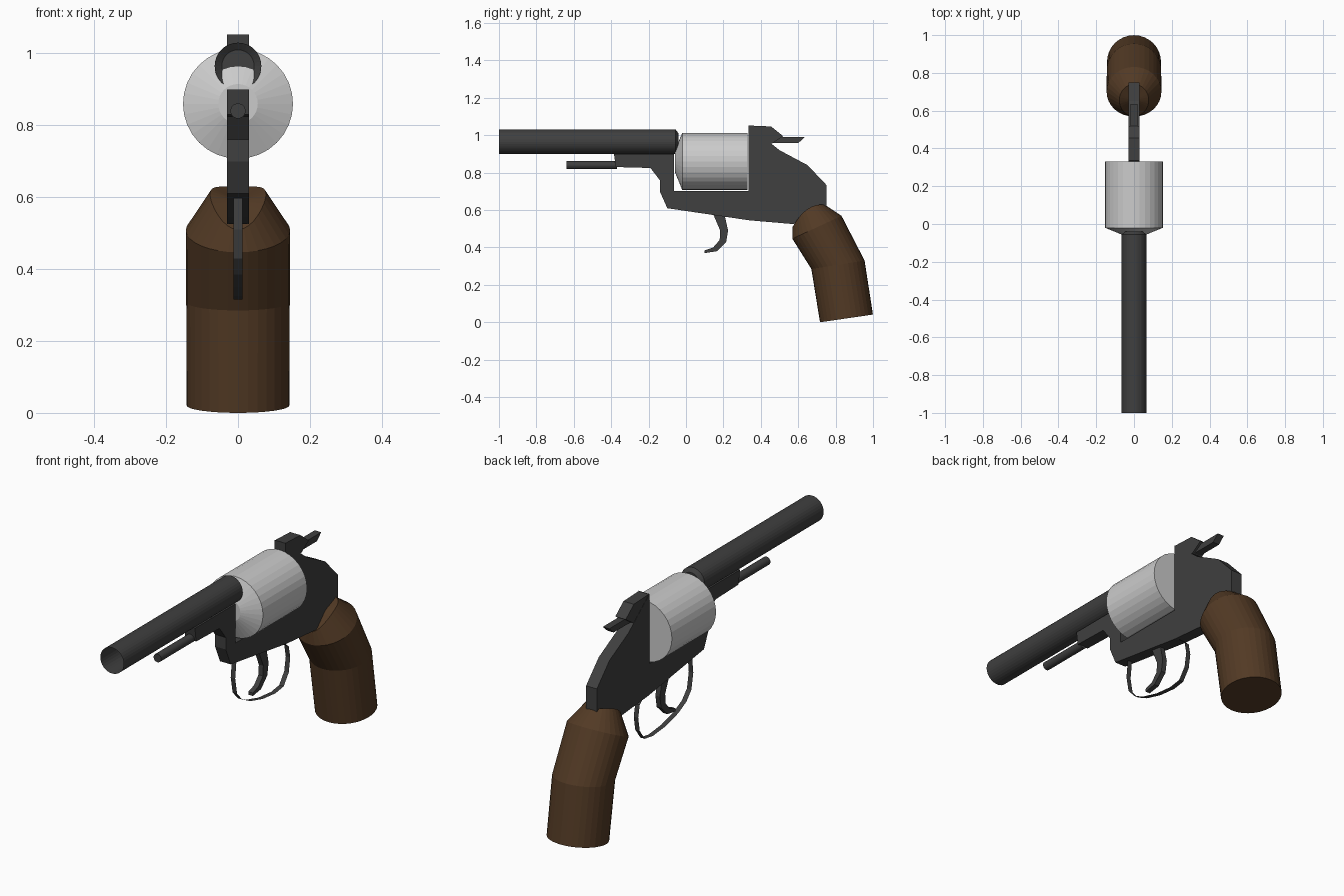
import bpy, bmesh
from math import sin, cos, pi, radians

if "Cube" in bpy.data.objects:
    bpy.data.objects.remove(bpy.data.objects["Cube"])

SIDES = 32


def material(name, rgb):
    m = bpy.data.materials.new(name)
    m.diffuse_color = (*rgb, 1)
    m.use_nodes = True
    m.node_tree.nodes["Principled BSDF"].inputs["Base Color"].default_value = m.diffuse_color
    return m


STEEL = material("dark_steel", (0.05, 0.05, 0.05))
WOOD = material("wood", (0.085, 0.042, 0.018))


def finish(name, bm, mat=None):
    bmesh.ops.recalc_face_normals(bm, faces=bm.faces)
    me = bpy.data.meshes.new(name)
    bm.to_mesh(me)
    bm.free()
    ob = bpy.data.objects.new(name, me)
    bpy.context.collection.objects.link(ob)
    if mat:
        me.materials.append(mat)
    return ob


def plate(name, profile, half, mat):
    """Side profile of (y, z) points extruded across x."""
    bm = bmesh.new()
    face = bm.faces.new([bm.verts.new((-half, y, z)) for y, z in profile])
    ext = bmesh.ops.extrude_face_region(bm, geom=[face])["geom"]
    moved = [v for v in ext if isinstance(v, bmesh.types.BMVert)]
    bmesh.ops.translate(bm, verts=moved, vec=(2 * half, 0, 0))
    return finish(name, bm, mat)


def loft(name, rings, mat=None, cap_start=True, cap_end=True):
    """Skin over a list of equal-length point rings."""
    bm = bmesh.new()
    loops = [[bm.verts.new(p) for p in r] for r in rings]
    for a, b in zip(loops, loops[1:]):
        for i in range(len(a)):
            j = (i + 1) % len(a)
            bm.faces.new((a[i], a[j], b[j], b[i]))
    for cap, loop in ((cap_start, loops[0]), (cap_end, loops[-1])):
        if cap:
            mid = bm.verts.new(sum((v.co for v in loop), loop[0].co * 0) / len(loop))
            for i in range(len(loop)):
                bm.faces.new((loop[i], loop[(i + 1) % len(loop)], mid))
    return finish(name, bm, mat)


ANGLES = [2 * pi * i / SIDES for i in range(SIDES)]


def lathe(name, z, stations, mat=None, **caps):
    """Round part along y from (y, radius) stations."""
    rings = [[(r * cos(a), y, z + r * sin(a)) for a in ANGLES] for y, r in stations]
    return loft(name, rings, mat, **caps)


# Barrel: open at the muzzle, chamfered at the rear
lathe("barrel", 0.965, [(-1, 0.065), (-0.055, 0.065), (-0.04, 0.045)], STEEL, cap_start=False)

# Ejector rod under the barrel
lathe("ejector_rod", 0.84, [(-0.64, 0.021), (-0.37, 0.021)], STEEL)

# Rotating cylinder with a conical front
lathe("cylinder", 0.86, [(-0.06, 0.055), (-0.02, 0.153), (0.33, 0.153)])

# Frame
plate("frame", [
    (-0.385, 0.90), (-0.064, 0.90), (-0.064, 0.703), (0.333, 0.703), (0.333, 1.053),
    (0.50, 0.92), (0.65, 0.84), (0.75, 0.735), (0.75, 0.62), (0.575, 0.525),
    (0.34, 0.545), (-0.10, 0.61), (-0.14, 0.70), (-0.14, 0.76), (-0.19, 0.825),
    (-0.375, 0.83)], 0.03, STEEL)

# Hammer block and thumb spur
plate("hammer", [
    (0.335, 1.052), (0.455, 1.047), (0.52, 0.995), (0.46, 0.955), (0.42, 0.96)], 0.029, STEEL)
plate("hammer_spur", [
    (0.45, 0.99), (0.635, 0.99), (0.60, 0.958), (0.45, 0.958)], 0.018, STEEL)

# Trigger
plate("trigger", [
    (0.14, 0.59), (0.205, 0.58), (0.225, 0.49), (0.215, 0.43), (0.165, 0.38),
    (0.10, 0.37), (0.10, 0.385), (0.145, 0.40), (0.18, 0.44), (0.183, 0.49)], 0.0125, STEEL)

# Trigger guard: thin bent strip
bm = bmesh.new()
path = [(-0.03, 0.598), (-0.04, 0.51), (-0.025, 0.43), (0.015, 0.385), (0.08, 0.352),
        (0.18, 0.325), (0.28, 0.315), (0.345, 0.325), (0.385, 0.38), (0.397, 0.45),
        (0.385, 0.51), (0.345, 0.545)]
pairs = [[bm.verts.new((x, y, z)) for x in (-0.0125, 0.0125)] for y, z in path]
for a, b in zip(pairs, pairs[1:]):
    bm.faces.new((a[0], a[1], b[1], b[0]))
finish("trigger_guard", bm, STEEL)


# Grip: tilted round sections, with a curved scooped top rim
def tilted(y, z, r, tilt):
    c, s = cos(radians(tilt)), sin(radians(tilt))
    return [(r * cos(a), y + r * sin(a) * c, z + r * sin(a) * s) for a in ANGLES]


def top_rim():
    pts = []
    for a in ANGLES:
        y = 0.655 + 0.085 * sin(a)
        pts.append((0.078 * cos(a), y, 0.63 - 0.12 * max(0, (0.74 - y) / 0.17) ** 2.5))
    return pts


loft("grip", [tilted(0.858, 0.0207, 0.143, 8.3), tilted(0.8125, 0.3075, 0.144, 9),
              tilted(0.70, 0.508, 0.145, 25), top_rim()], WOOD)
